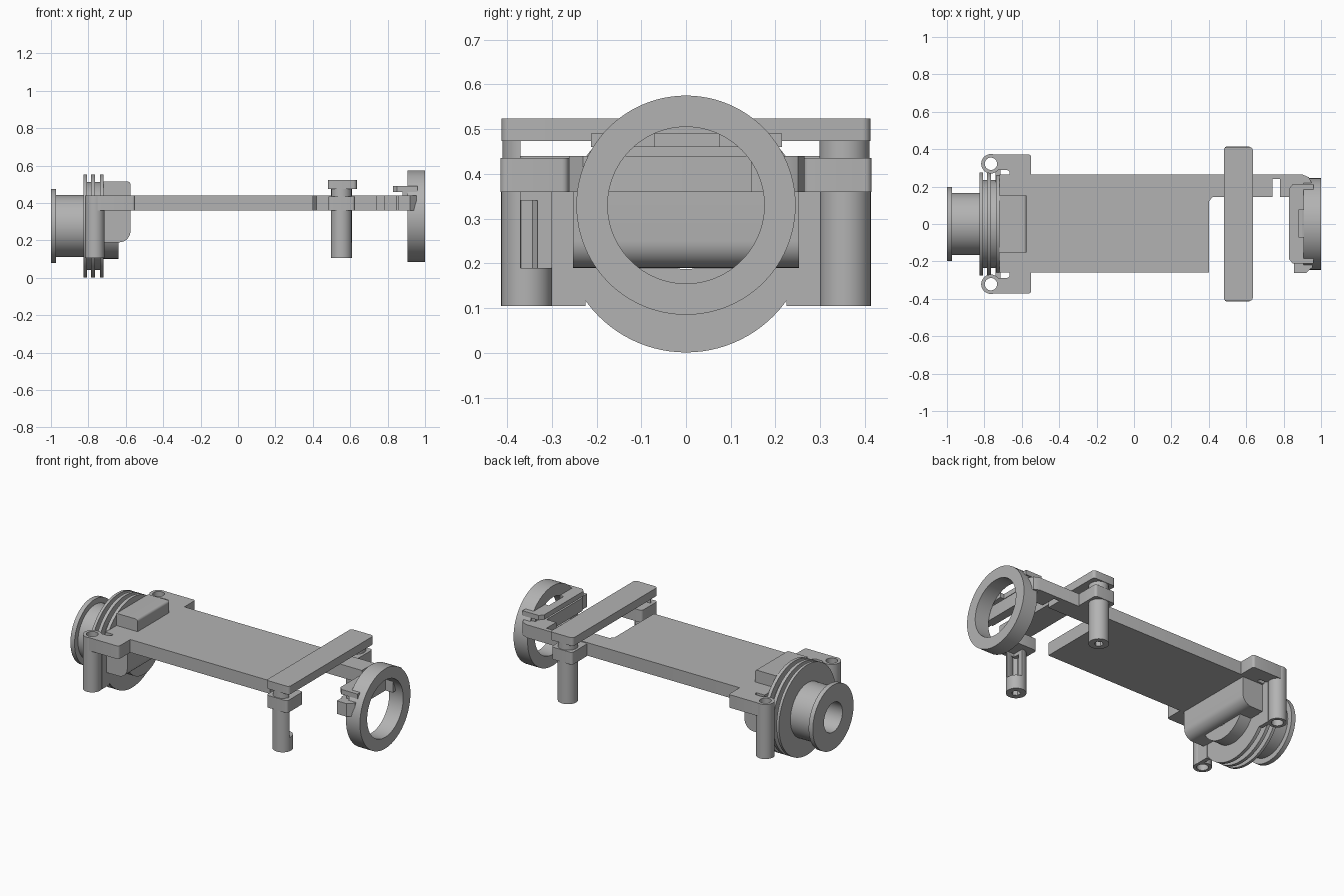
import bpy, bmesh, math
from mathutils import Matrix, Vector

cube = bpy.data.objects.get("Cube")
if cube:
    bpy.data.objects.remove(cube, do_unlink=True)

grey = bpy.data.materials.new("plain grey")
grey.use_nodes = True
GREY = (0.45, 0.45, 0.45, 1)
grey.diffuse_color = GREY
grey.node_tree.nodes["Principled BSDF"].inputs["Base Color"].default_value = GREY


def finish(name, bm):
    bmesh.ops.recalc_face_normals(bm, faces=bm.faces[:])
    mesh = bpy.data.meshes.new(name)
    bm.to_mesh(mesh)
    bm.free()
    mesh.materials.append(grey)
    ob = bpy.data.objects.new(name, mesh)
    bpy.context.collection.objects.link(ob)
    return ob


def activate(ob):
    bpy.ops.object.select_all(action='DESELECT')
    ob.select_set(True)
    bpy.context.view_layer.objects.active = ob


def prism(name, outline, z0, z1, radius=0.0):
    """Extrude a plan outline, rounding its upright edges."""
    bm = bmesh.new()
    face = bm.faces.new([bm.verts.new((x, y, z0)) for x, y in outline])
    new = bmesh.ops.extrude_face_region(bm, geom=[face])["geom"]
    bmesh.ops.translate(bm, vec=(0, 0, z1 - z0),
                        verts=[v for v in new if isinstance(v, bmesh.types.BMVert)])
    if radius:
        upright = [e for e in bm.edges if abs(e.verts[0].co.z - e.verts[1].co.z) > 0.001]
        bmesh.ops.bevel(bm, geom=upright, offset=radius, segments=5, profile=0.5,
                        affect='EDGES', clamp_overlap=True)
    return finish(name, bm)


def box(name, x0, x1, y0, y1, z0, z1, radius=0.0):
    return prism(name, [(x0, y0), (x1, y0), (x1, y1), (x0, y1)], z0, z1, radius)


def post(name, x, y, r, z0, z1, sides=40):
    bm = bmesh.new()
    bmesh.ops.create_cone(bm, cap_ends=True, segments=sides, radius1=r, radius2=r,
                          depth=z1 - z0, matrix=Matrix.Translation((x, y, (z0 + z1) / 2)))
    return finish(name, bm)


def lathe(name, profile, zc, steps=96):
    """Spin a closed (x, radius) profile around the lengthwise axis."""
    bm = bmesh.new()
    rings = []
    for i in range(steps):
        a = 2 * math.pi * i / steps
        rings.append([bm.verts.new((x, r * math.sin(a), zc + r * math.cos(a)))
                      for x, r in profile])
    n = len(profile)
    for i in range(steps):
        a, b = rings[i], rings[(i + 1) % steps]
        for j in range(n):
            k = (j + 1) % n
            bm.faces.new((a[j], a[k], b[k], b[j]))
    return finish(name, bm)


def cut(ob, cutter):
    mod = ob.modifiers.new("cut", 'BOOLEAN')
    mod.operation = 'DIFFERENCE'
    mod.solver = 'EXACT'
    mod.object = cutter
    activate(ob)
    bpy.ops.object.modifier_apply(modifier=mod.name)
    bpy.data.objects.remove(cutter, do_unlink=True)


LOW, HIGH = 0.36, 0.44     # thickness of the main plate

# Main plate and the side arm, with its notch
prism("main_plate", [(-0.72, -0.26), (0.4, -0.26), (0.4, 0.12), (0.42, 0.145),
                     (0.74, 0.145), (0.74, 0.24), (0.78, 0.24), (0.78, 0.145),
                     (0.95, 0.145), (0.95, 0.22), (0.935, 0.25), (0.9, 0.265),
                     (-0.72, 0.265)], LOW, HIGH)

# Reel end: spool, grooved drum and inner collar share one bored axis
AXIS, BORE = 0.277, 0.09
lathe("spool", [(-1, BORE), (-1, 0.198), (-0.972, 0.198), (-0.972, 0.165),
                (-0.81, 0.165), (-0.81, BORE)], AXIS)
drum = [(-0.825, BORE)]
for x0, x1 in ((-0.825, -0.808), (-0.785, -0.765), (-0.738, -0.718)):
    drum += [(x0, 0.235), (x0, 0.276), (x1, 0.276), (x1, 0.235)]
drum.append((-0.718, BORE))
drum.remove((-0.825, 0.235))
drum.remove((-0.718, 0.235))
lathe("grooved_drum", drum, AXIS)
lathe("inner_collar", [(-0.72, BORE), (-0.72, 0.175), (-0.64, 0.175), (-0.64, BORE)], AXIS)

# Housing below and above the plate, with rounded outer edges
for name, half, z0, z1, edge_z, r in (("lower_housing", 0.253, 0.19, 0.37, 0.19, 0.06),
                                      ("upper_housing", 0.153, 0.43, 0.515, 0.515, 0.015)):
    ob = box(name, -0.718, -0.575, -half, half, z0, z1)
    bm = bmesh.new()
    bm.from_mesh(ob.data)
    mid = Vector((-0.575, 0, edge_z))
    edges = [e for e in bm.edges
             if ((e.verts[0].co + e.verts[1].co) / 2 - mid).length < 0.01]
    bmesh.ops.bevel(bm, geom=edges, offset=r, segments=8, profile=0.5, affect='EDGES')
    bm.to_mesh(ob.data)
    bm.free()
lower = bpy.data.objects["lower_housing"]
cut(lower, lathe("bore_cutter", [(-0.8, 0.001), (-0.8, BORE), (-0.64, BORE),
                                 (-0.64, 0.001)], AXIS))

# Paired brackets, tubes and cross-bar posts
for side, s in (("left", 1), ("right", -1)):
    tab = prism(side + "_reel_bracket",
                [(x, s * y) for x, y in ((-0.765, 0.372), (-0.55, 0.372), (-0.55, 0.25),
                                         (-0.665, 0.25), (-0.665, 0.288), (-0.765, 0.288))],
                LOW, HIGH, 0.015)
    tube = post(side + "_reel_tube", -0.765, s * 0.322, 0.052, 0.105, HIGH)
    for ob in (tab, tube):
        cut(ob, post("tube_cutter", -0.765, s * 0.322, 0.033, 0, 1))
    y0, y1 = sorted((s * 0.225, s * 0.3))
    box(side + "_reel_web", -0.74, -0.715, y0, y1, 0.105, LOW + 0.01)

    leg = post(side + "_bar_post", 0.553, s * 0.356, 0.057, 0.105, LOW + 0.01)
    cut(leg, post("hex_cutter", 0.553, s * 0.356, 0.026, 0, 0.34, 6))
    y0, y1 = sorted((s * 0.262, s * 0.415))
    box(side + "_bar_collar", 0.483, 0.625, y0, y1, LOW, 0.435, 0.015)
    neck = post(side + "_bar_neck", 0.553, s * 0.354, 0.056, 0.43, 0.48)
    if s < 0:
        cut(leg, box("slot_cutter", 0.556, 0.7, -0.37, -0.2, 0.19, 0.42))
        cut(neck, box("slot_cutter", 0.4, 0.7, -0.37, -0.2, 0.3, 0.6))

# Raised cross bar
box("cross_bar", 0.48, 0.635, -0.412, 0.412, 0.474, 0.524, 0.018)

# Ring end
lathe("end_ring", [(0.905, 0.175), (0.905, 0.245), (1, 0.245), (1, 0.175)], 0.33)
RING_Z = 0.33


def ring_cutter():
    return lathe("ring_cutter", [(0.906, 0.001), (0.906, 0.2), (1.05, 0.2), (1.05, 0.001)], RING_Z)


# Clamp behind the ring: lower cross piece, upper hook plate and end blocks
lower_bar = box("clamp_lower_bar", 0.845, 0.9, -0.21, 0.21, LOW, HIGH, 0.01)
hook = prism("clamp_upper_plate", [(0.83, -0.19), (0.85, -0.212), (0.96, -0.212), (0.96, -0.07),
                                   (0.88, -0.07), (0.88, 0.075), (0.96, 0.075), (0.96, 0.215),
                                   (0.85, 0.215), (0.83, 0.19)], 0.46, 0.49)
cut(hook, ring_cutter())
end = prism("clamp_end_block", [(0.855, -0.19), (0.855, -0.262), (0.92, -0.262),
                                (0.955, -0.23), (0.955, -0.19)], LOW, HIGH)
cut(end, ring_cutter())
for s in (1, -1):
    y0, y1 = sorted((s * 0.15, s * 0.205))
    box("clamp_upright", 0.88, 0.91, y0, y1, HIGH - 0.01, 0.47)

# Smooth the round surfaces, keep the edges crisp
for ob in list(bpy.context.scene.objects):
    if ob.type == 'MESH' and grey.name in ob.data.materials:
        activate(ob)
        bpy.ops.object.shade_smooth_by_angle(angle=math.radians(30))
